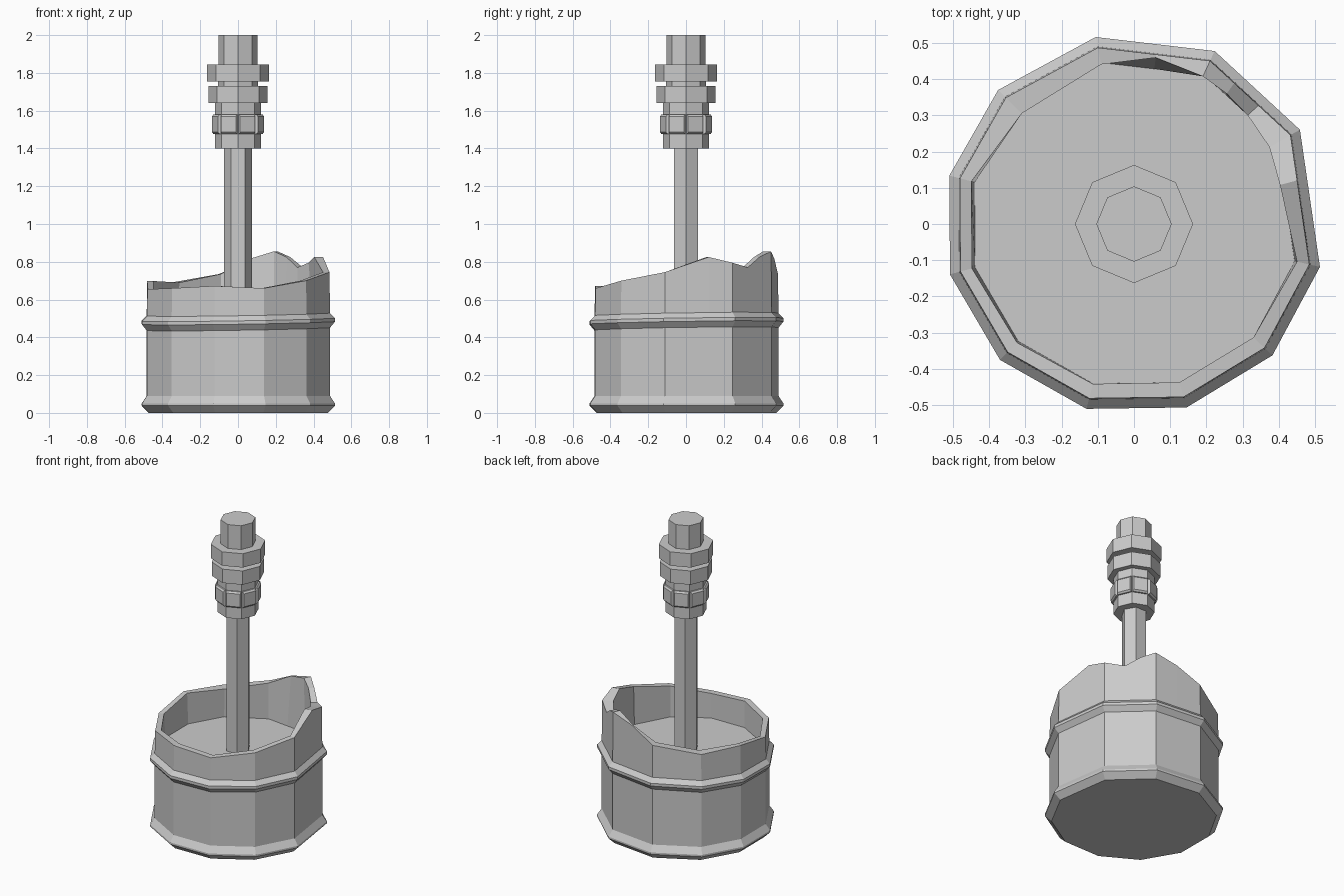
import bpy, bmesh, math
from mathutils import Vector, Matrix

if "Cube" in bpy.data.objects:
    bpy.data.objects.remove(bpy.data.objects["Cube"])

grey = bpy.data.materials.new("plain_grey")
grey.use_nodes = True
COLOUR = (0.6, 0.6, 0.6, 1)
grey.diffuse_color = COLOUR
grey.node_tree.nodes["Principled BSDF"].inputs["Base Color"].default_value = COLOUR


def finish(name, bm):
    bmesh.ops.recalc_face_normals(bm, faces=bm.faces)
    mesh = bpy.data.meshes.new(name)
    bm.to_mesh(mesh)
    bm.free()
    mesh.materials.append(grey)
    obj = bpy.data.objects.new(name, mesh)
    bpy.context.collection.objects.link(obj)
    return obj


def skin(name, loops):
    """Join a stack of equal loops and cap both ends."""
    bm = bmesh.new()
    rings = [[bm.verts.new(p) for p in loop] for loop in loops]
    n = len(rings[0])
    for a, b in zip(rings, rings[1:]):
        for i in range(n):
            j = (i + 1) % n
            bm.faces.new((a[i], a[j], b[j], b[i]))
    bm.faces.new(rings[0])
    bm.faces.new(rings[-1])
    return finish(name, bm)


def prism_loop(sides, r, z):
    return [(r * math.cos(math.tau * i / sides), r * math.sin(math.tau * i / sides), z)
            for i in range(sides)]


# Bowl corners: angle in degrees, inner rim radius, rim height
corners = [(-13, .462, .745), (29.6, .43, .795), (65, .45, .855), (101.6, .45, .735),
           (135.4, .435, .69), (165.3, .464, .698), (195.3, .464, .655), (225.4, .46, .66),
           (255.6, .456, .672), (286, .455, .66), (316.5, .455, .70)]
# Chipped rim points along a side: fraction, inner rim radius, rim height
chips = {0: [(.65, .445, .825)],
         1: [(.4, .455, .77), (.7, .46, .825)],
         2: [(.48, .488, .815)]}


def direction(i):
    a = math.radians(corners[i % len(corners)][0])
    return Vector((math.cos(a), math.sin(a)))


plan = []
for i, (_, inner, top) in enumerate(corners):
    plan.append((direction(i), inner, top))
    for t, chip_in, chip_top in chips.get(i, []):
        plan.append((direction(i).lerp(direction(i + 1), t), chip_in, chip_top))


def bowl_loop(r, z, tilt=0.0):
    return [(d.x * r, d.y * r, z + tilt * (d.x + d.y)) for d, _, _ in plan]


# Bowl with base flare, raised band, broken rim and inner floor
skin("bowl", [
    bowl_loop(.488, 0),
    bowl_loop(.527, .038), bowl_loop(.527, .05),
    bowl_loop(.5, .09),
    bowl_loop(.5, .445, .008),
    bowl_loop(.527, .477, .008), bowl_loop(.527, .495, .008),
    bowl_loop(.5, .522, .008),
    [(d.x * .497, d.y * .497, top) for d, _, top in plan],
    [(d.x * inner, d.y * inner, top) for d, inner, top in plan],
    bowl_loop(.455, .5),
])

# Six-sided rod
skin("rod", [prism_loop(6, .074, z) for z in (.48, 1.42)])

# Eight-sided stepped handle
steps = [(.122, 1.4, 1.64), (.157, 1.64, 1.73), (.105, 1.73, 1.755),
         (.163, 1.755, 1.845), (.104, 1.845, 2.0)]
skin("handle", [prism_loop(8, r, z) for r, low, high in steps for z in (low, high)])

# Ring of chamfered plates around the lower handle
for k in range(8):
    turn = Matrix.Rotation(math.tau * (k + .5) / 8, 3, 'Z')
    loops = []
    for x, w, h in ((.105, .045, .052), (.122, .045, .052), (.131, .042, .042)):
        loops.append([turn @ Vector((x, sy * w, 1.528 + sz * h))
                      for sy, sz in ((-1, -1), (1, -1), (1, 1), (-1, 1))])
    skin(f"grip_plate_{k + 1}", loops)
